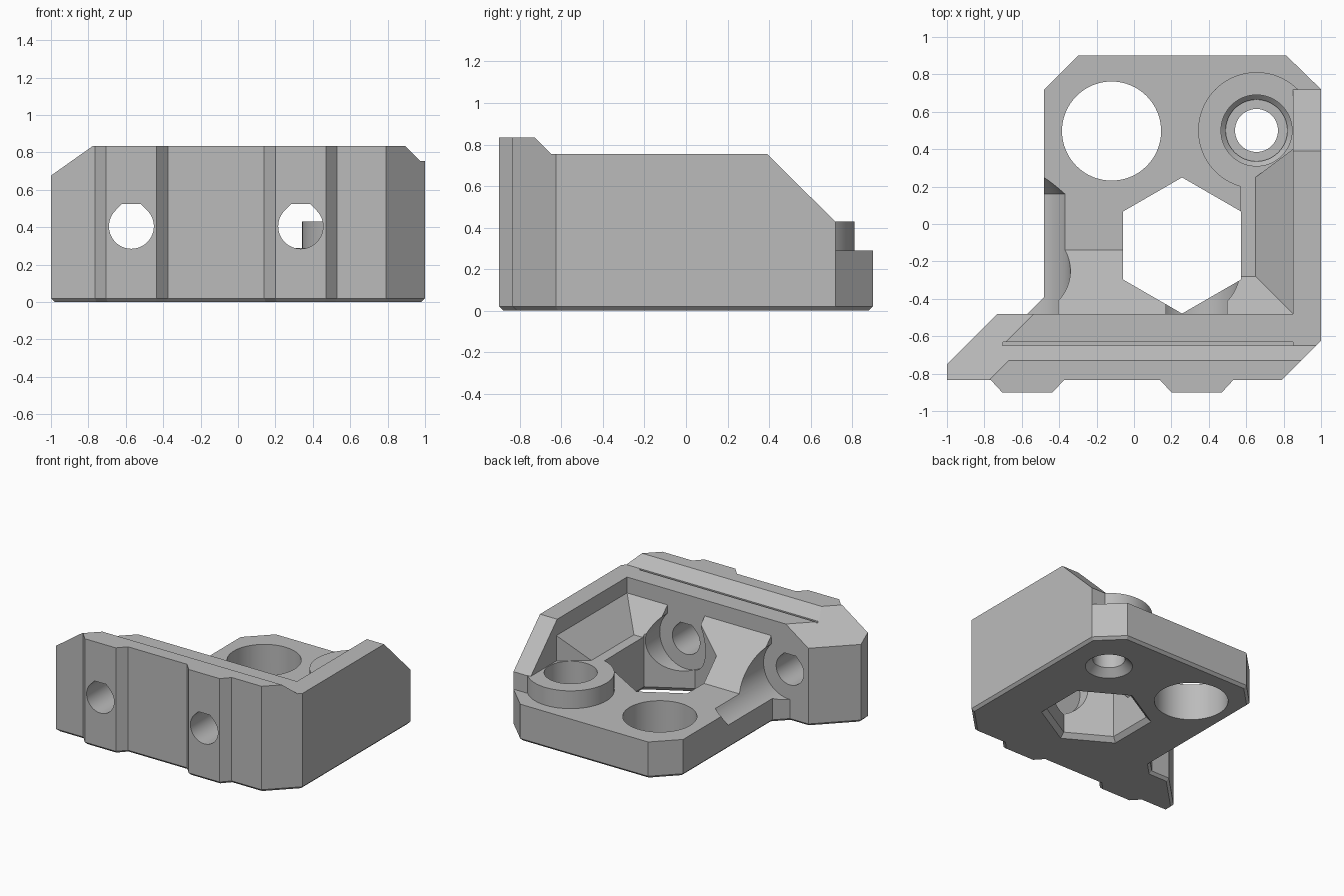
import bpy, bmesh, math
from mathutils import Vector

cube = bpy.data.objects.get("Cube")
if cube:
    bpy.data.objects.remove(cube, do_unlink=True)

grey = bpy.data.materials.new("plain grey")
grey.use_nodes = True
grey.diffuse_color = (0.5, 0.5, 0.5, 1)
grey.node_tree.nodes["Principled BSDF"].inputs["Base Color"].default_value = (0.5, 0.5, 0.5, 1)

R2 = math.sqrt(0.5)
AXES = {
    "x": lambda a, b, d: (d, a, b),
    "y": lambda a, b, d: (a, d, b),
    "z": lambda a, b, d: (a, b, d),
    "diag": lambda a, b, d: ((a + d) * R2, (d - a) * R2, b),
}


def loft(name, rings, bevel_bottom=0):
    """Closed solid through rings with equal numbers of points."""
    bm = bmesh.new()
    loops = [[bm.verts.new(Vector(p)) for p in ring] for ring in rings]
    n = len(loops[0])
    bottom = bm.faces.new(loops[0])
    bm.faces.new(loops[-1])
    for lo, hi in zip(loops, loops[1:]):
        for i in range(n):
            j = (i + 1) % n
            bm.faces.new((lo[i], lo[j], hi[j], hi[i]))
    bmesh.ops.recalc_face_normals(bm, faces=bm.faces)
    if bevel_bottom:
        bmesh.ops.bevel(bm, geom=list(bottom.edges), offset=bevel_bottom,
                        segments=1, affect='EDGES')
    mesh = bpy.data.meshes.new(name)
    bm.to_mesh(mesh)
    bm.free()
    mesh.materials.append(grey)
    obj = bpy.data.objects.new(name, mesh)
    bpy.context.collection.objects.link(obj)
    return obj


def prism(name, profile, axis, d0, d1, bevel_bottom=0):
    f = AXES[axis]
    return loft(name, [[f(a, b, d) for a, b in profile] for d in (d0, d1)], bevel_bottom)


def rect(x0, x1, y0, y1):
    return [(x0, y0), (x1, y0), (x1, y1), (x0, y1)]


def circle(cx, cy, r, n=64, turn=0):
    return [(cx + r * math.cos(turn + math.tau * i / n),
             cy + r * math.sin(turn + math.tau * i / n)) for i in range(n)]


def turned(name, cx, cy, steps, axis="z", n=64, turn=0):
    """Round or many-sided solid; steps are (radius, position along axis)."""
    f = AXES[axis]
    return loft(name, [[f(a, b, d) for a, b in circle(cx, cy, r, n, turn)] for r, d in steps])


def roofed_circle(cx, cz, r, half_top):
    """Circle whose upper quarter is replaced by a flat roof."""
    arc = [(cx + r * math.cos(t), cz + r * math.sin(t))
           for t in (math.radians(135 + 270 * i / 48) for i in range(49))]
    return arc + [(cx + half_top, cz + r), (cx - half_top, cz + r)]


def combine(body, tool, operation='DIFFERENCE'):
    mod = body.modifiers.new("combine", 'BOOLEAN')
    mod.operation = operation
    mod.solver = 'EXACT'
    mod.object = tool
    bpy.context.view_layer.objects.active = body
    bpy.ops.object.modifier_apply(modifier=mod.name)
    bpy.data.objects.remove(tool, do_unlink=True)


# Full-height block from the plan outline, with two ribs on the front
outline = [(-0.48, 0.72), (-0.3, 0.9), (0.815, 0.9), (1, 0.72), (1, -0.625), (0.79, -0.835)]
for x in (0.335, -0.57):
    outline += [(x + 0.195, -0.835), (x + 0.135, -0.9), (x - 0.135, -0.9), (x - 0.195, -0.835)]
outline += [(-1, -0.835), (-1, -0.75), (-0.73, -0.48), (-0.57, -0.48), (-0.48, -0.39)]
body = prism("bracket_body", outline, "z", 0, 0.835, 0.02)

# Top step behind the front ridge and sloped rear end of the side wall
combine(body, prism("top_cut", [(-0.895, 1), (-0.65, 0.755), (0.39, 0.755),
                                (0.72, 0.428), (0.72, 1)], "x", -1.2, 1.2))

# Sloped top of the end tab
combine(body, prism("tab_cut", [(-0.6, 0.193), (0.2, 0.993), (0.2, 1.2), (-0.6, 1.2)],
                    "diag", -1.7, -0.62))

# Low floor with a ramp up to the front wall
combine(body, prism("floor_cut", [(-0.48, 1), (-0.48, 0.63), (-0.14, 0.29), (1, 0.29), (1, 1)],
                    "x", -1.2, 0.57))

# Raised shelf with ramps up to both walls
shelf = [((0.5, 0.65, -0.28, 1), 0.43), ((0.5, 0.85, -0.48, 1), 0.63), ((0.5, 0.85, -0.48, 1), 1)]
combine(body, loft("shelf_cut", [[(x, y, z) for x, y in rect(*r)] for r, z in shelf]))

# Rear corner lowered to the floor, then the raised ring
combine(body, prism("corner_cut", [(0.4, 0.22), (0.57, 0.22), (0.57, 0.5), (0.85, 0.5),
                                   (0.85, 0.72), (1.1, 0.72), (1.1, 1), (0.4, 1)], "z", 0.29, 1.1))
# Gusset closing the ramp in front of the ring
gusset = loft("gusset", [[(0.64, y, 0.4), (0.87, y, 0.4), (0.87, y, 0.63), (0.85, y, 0.63),
                          (0.64, y, 0.42)] for y in (0.2, 0.499)])
combine(gusset, prism("gusset_cut", [(0.55, 0.175), (0.65, 0.25), (0.85, 0.4), (0.85, 0.7),
                                     (0.55, 0.7)], "z", 0.3, 1))
bpy.data.objects.remove(gusset, do_unlink=True)
combine(body, prism("ramp_end_cut", [(0.55, 0.175), (0.65, 0.25), (0.85, 0.4), (0.85, 0.9),
                                     (0.55, 0.9)], "z", 0.43, 1))
combine(body, turned("ring", 0.655, 0.5, [(0.312, 0.15), (0.312, 0.43)]), 'UNION')

# Stepped hole in the ring and the large plain hole
combine(body, turned("ring_hole", 0.655, 0.5, [(0.18, -0.01), (0.115, 0.055), (0.115, 0.17),
                                               (0.165, 0.17), (0.165, 0.2), (0.19, 0.225),
                                               (0.19, 0.6)]))
combine(body, turned("large_hole", -0.12, 0.497, [(0.265, -0.1), (0.265, 0.6)]))

# Six-sided opening with a chamfered lower rim
combine(body, turned("six_sided_opening", 0.257, -0.115,
                     [(0.41, -0.01), (0.364, 0.035), (0.364, 1)], n=6, turn=math.pi / 2))

# Screw holes through the front wall and their head clearances
for x, back in ((-0.57, 0.16), (0.335, 0.03)):
    combine(body, prism("screw_hole", roofed_circle(x, 0.405, 0.12, 0.05), "y", -1, -0.3))
    combine(body, prism("head_clearance", roofed_circle(x, 0.4, 0.23, 0.163), "y", -0.48, back))
combine(body, turned("clearance_tip", -0.57, 0.4, [(0.23, 0.1), (0.23, 0.16), (0.01, 0.38)], "y"))

# Narrow slot along the top of the front wall
combine(body, prism("slot", rect(-0.7, 0.85, -0.65, -0.632), "z", 0.62, 1))

# Smooth round surfaces, sharp flat ones
bpy.ops.object.select_all(action='DESELECT')
body.select_set(True)
bpy.context.view_layer.objects.active = body
bpy.ops.object.shade_smooth_by_angle(angle=math.radians(25))
